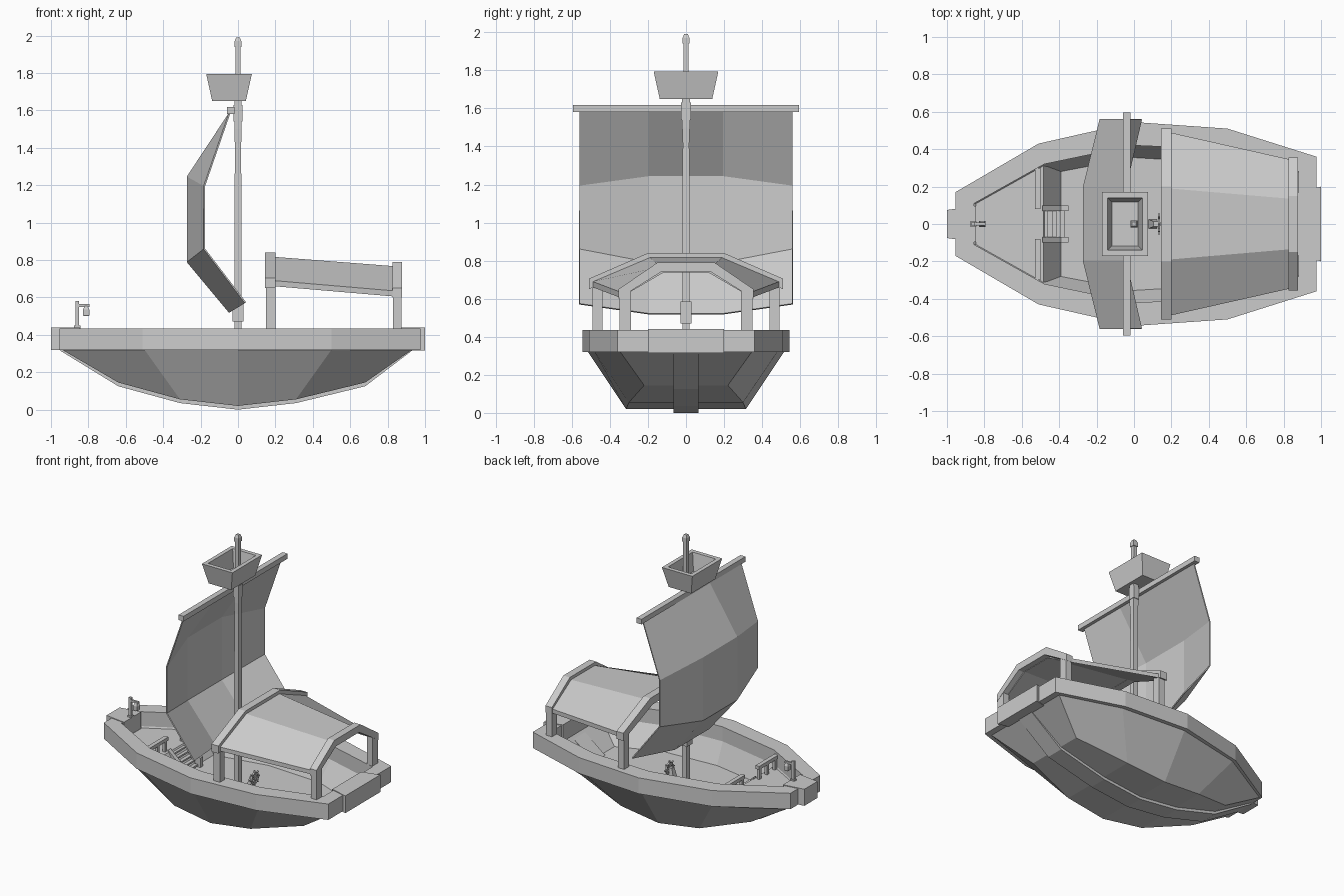
import bpy, bmesh, math

if "Cube" in bpy.data.objects:
    bpy.data.objects.remove(bpy.data.objects["Cube"])


def mesh(name, verts, faces):
    me = bpy.data.meshes.new(name)
    bm = bmesh.new()
    vs = [bm.verts.new(v) for v in verts]
    for f in faces:
        bm.faces.new([vs[i] for i in f])
    bmesh.ops.recalc_face_normals(bm, faces=bm.faces)
    bm.to_mesh(me)
    bm.free()
    ob = bpy.data.objects.new(name, me)
    bpy.context.collection.objects.link(ob)
    return ob


def loft(name, loops):
    """Skin equal-length closed loops; ends are capped with strips of quads."""
    n, m = len(loops[0]), len(loops)
    faces = [(k*n+i, k*n+(i+1) % n, (k+1)*n+(i+1) % n, (k+1)*n+i)
             for k in range(m-1) for i in range(n)]
    for base in (0, (m-1)*n):
        faces += [(base+i, base+i+1, base+n-2-i, base+n-1-i) for i in range(n//2-1)]
    return mesh(name, [p for l in loops for p in l], faces)


def ring(half, z=None):
    """Mirror half-width points (x, y[, z]) across y into a closed loop."""
    pts = [(p[0], p[1], p[2] if z is None else z) for p in half]
    return [(x, -y, h) for x, y, h in pts] + [(x, y, h) for x, y, h in reversed(pts)]


def rect(cx, cy, hx, hy, z):
    return [(cx-hx, cy-hy, z), (cx+hx, cy-hy, z), (cx+hx, cy+hy, z), (cx-hx, cy+hy, z)]


def box(name, x0, x1, y0, y1, z0, z1):
    c = ((x0+x1)/2, (y0+y1)/2, (x1-x0)/2, (y1-y0)/2)
    return loft(name, [rect(*c, z0), rect(*c, z1)])


# Hull: bottom, flared sides, gunwale rim, inner walls and main deck
bottom = [(-.64, .17, .145), (-.31, .29, .055), (0, .315, .02), (.31, .30, .055), (.68, .22, .145)]
flare = [(-.94, .16), (-.5, .41), (0, .515), (.5, .48), (.93, .345)]
outer = [(-.955, .17), (-.51, .43), (0, .545), (.5, .51), (.975, .36)]
inner = [(-.855, .11), (-.48, .32), (0, .42), (.46, .40), (.88, .28)]
deck = [(-.69, .1), (-.42, .275), (0, .355), (.42, .33), (.72, .21)]
loft("hull", [ring(bottom), ring(flare, .32), ring(outer, .32), ring(outer, .435),
              ring(inner, .435), ring(inner, .33), ring(deck, .18)])

# Keel strip following the bottom
keel = [(-.95, .32), (-.64, .13), (-.31, .04), (0, .005), (.31, .04), (.68, .13), (.93, .32)]
path = [(x, z-.005) for x, z in keel] + [(x*.98, z+.03) for x, z in reversed(keel)]
loft("keel", [[(x, y, z) for x, z in path] for y in (-.065, .065)])

# Bow and stern blocks
bow = [(-1, .075), (-.845, .097)]
stern = [(.87, .165), (1, .2)]
loft("bow_block", [ring(bow, .32), ring(bow, .44)])
loft("stern_block", [ring(stern, .315), ring(stern, .44)])

# Raised bow deck with a sloping bulkhead
loft("bow_deck", [ring([(-.69, .1), (-.39, .285)], .178), ring([(-.86, .112), (-.485, .32)], .32)])

# Stairs with stringers, and the rails beside them
for i in range(5):
    x, z = -.485+i*.022, .31-i*.028
    box("stair_step", x, x+.026, -.072, .072, z-.012, z)
for s in (-1, 1):
    a, b = sorted((s*.07, s*.1))
    loft("stair_stringer", [[(-.49, y, .27), (-.36, y, .18), (-.35, y, .21), (-.49, y, .335)]
                            for y in (a, b)])
    box("stair_newel", -.39, -.35, a, b, .18, .25)
    a, b = sorted((s*.08, s*.3))
    box("rail_bar", -.53, -.5, a, b, .395, .42)
    for y in (.1, .19, .28):
        box("rail_post", -.525, -.505, s*y-.012, s*y+.012, .31, .4)

# Mast, collars and tip
mast = [(.17, .02), (1.42, .017), (1.5, .02), (1.66, .02), (1.66, .014), (1.94, .013),
        (1.94, .018), (1.97, .018), (1.99, .01)]
loft("mast", [rect(0, 0, w, w, z) for z, w in mast])
box("mast_collar", -.023, .023, -.025, .025, 1.54, 1.63)
box("mast_block", -.03, .03, -.03, .03, .47, .585)

# Crow's nest, a hollow tapered tub
loft("crows_nest", [rect(-.048, 0, .09, .138, 1.65), rect(-.048, 0, .122, .17, 1.795),
                    rect(-.048, 0, .093, .14, 1.795), rect(-.048, 0, .07, .117, 1.67)])

# Yard and billowing sail
box("yard", -.06, -.02, -.595, .595, 1.58, 1.617)
mid = [(-.045, 1.585), (-.27, 1.245), (-.27, .79), (-.045, .52)]
edge = [(-.045, 1.585), (-.18, 1.195), (-.18, .86), (.04, .572)]
cols = [(-.56, edge), (-.195, mid), (.195, mid), (.56, edge)]
sail = mesh("sail", [(x, y, z) for y, prof in cols for x, z in prof],
            [(c*4+r, c*4+r+1, c*4+r+5, c*4+r+4) for c in range(3) for r in range(3)])
mod = sail.modifiers.new("thickness", 'SOLIDIFY')
mod.thickness = .008
mod.offset = 0


# Canopy: two arches on posts with a roof between them
def arch(x, w, f, ze, zt, th):
    top = [(-w, ze), (-f, zt), (f, zt), (w, ze)]
    # the underside keeps an even thickness by narrowing slightly
    low = [(-w, ze-th), (-f*.88, zt-th), (f*.88, zt-th), (w, ze-th)]
    return [(x, y, z) for y, z in top + low[::-1]]


loft("front_arch", [arch(x, .51, .2, .705, .84, .055) for x in (.145, .2)])
loft("rear_arch", [arch(x, .355, .15, .65, .79, .05) for x in (.825, .877)])
loft("canopy_roof", [arch(.19, .49, .19, .69, .817, .03), arch(.835, .345, .135, .635, .767, .03)])
for s in (-1, 1):
    box("front_post", .15, .2, s*.465-.027, s*.465+.027, .42, .69)
    box("rear_post", .828, .875, s*.32-.03, s*.32+.03, .42, .64)

# Bow lantern on a hooked post
box("lantern_foot", -.877, -.843, -.014, .014, .43, .45)
box("lantern_post", -.87, -.85, -.01, .01, .44, .58)
box("lantern_arm", -.87, -.795, -.007, .007, .55, .565)
loft("lantern", [rect(-.812, 0, w, w, z) for z, w in
                 ((.5, .014), (.505, .017), (.535, .017), (.55, .01), (.557, .005))])

# Steering wheel on a stand
loft("wheel_stand", [rect(.1, 0, .022, .025, .178), rect(.115, 0, .012, .014, .27)])
N = 8
loops = [[(x, r*math.cos(a), .26+r*math.sin(a)) for x, r in
          ((.127, .034), (.139, .034), (.139, .044), (.127, .044))]
         for a in (2*math.pi*i/N for i in range(N))]
mesh("wheel_rim", [p for l in loops for p in l],
     [(i*4+j, i*4+(j+1) % 4, (i+1) % N*4+(j+1) % 4, (i+1) % N*4+j)
      for i in range(N) for j in range(4)])
box("wheel_hub", .11, .142, -.012, .012, .248, .272)
for i in range(4):
    spoke = box("wheel_spoke", -.005, .005, -.056, .056, -.004, .004)
    spoke.location = (.133, 0, .26)
    spoke.rotation_euler = (i*math.pi/4, 0, 0)
